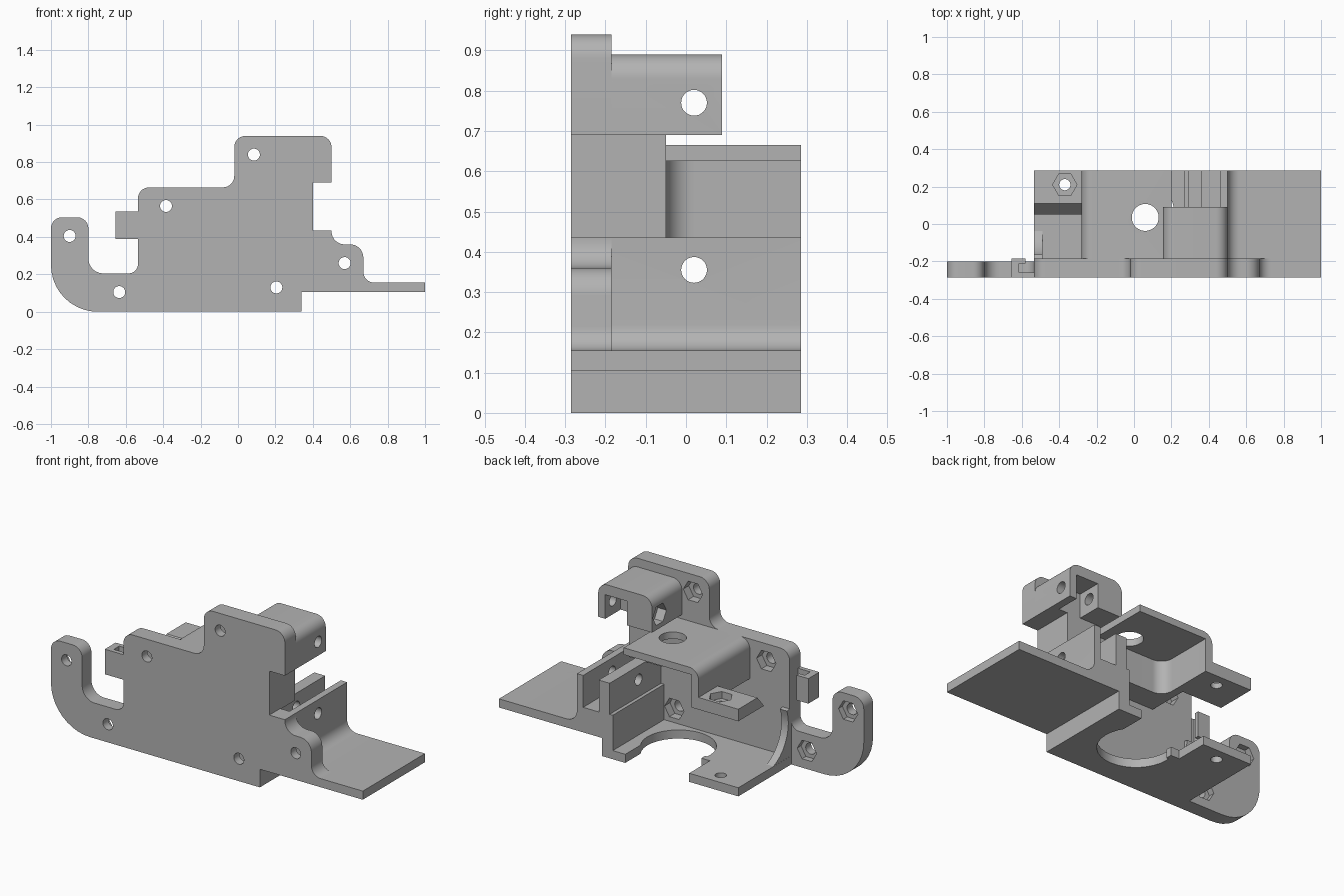
import bpy, bmesh, math
from mathutils import Vector

if "Cube" in bpy.data.objects:
    bpy.data.objects.remove(bpy.data.objects["Cube"], do_unlink=True)

grey = bpy.data.materials.new("light_grey")
grey.use_nodes = True
grey.diffuse_color = (0.45, 0.45, 0.45, 1)
grey.node_tree.nodes["Principled BSDF"].inputs["Base Color"].default_value = grey.diffuse_color
FRONT, MID, BACK = -0.285, -0.185, 0.285


def rounded(points, steps=10):
    """Outline whose corners carry an optional fillet radius."""
    out = []
    for i, p in enumerate(points):
        c = Vector(p[:2])
        if len(p) < 3:
            out.append(c)
            continue
        u = (Vector(points[i - 1][:2]) - c).normalized()
        v = (Vector(points[(i + 1) % len(points)][:2]) - c).normalized()
        half = u.angle(v) / 2
        centre = c + (u + v).normalized() * p[2] / math.sin(half)
        a = c + u * p[2] / math.tan(half) - centre
        b = c + v * p[2] / math.tan(half) - centre
        turn = math.atan2(a.x * b.y - a.y * b.x, a.dot(b))
        for k in range(steps + 1):
            t = turn * k / steps
            out.append(centre + Vector((a.x * math.cos(t) - a.y * math.sin(t),
                                        a.x * math.sin(t) + a.y * math.cos(t))))
    return out


def prism(name, points, axis, lo, hi):
    """Extrude an outline along one axis."""
    place = {"x": lambda p, t: (t, p[0], p[1]),
             "y": lambda p, t: (p[0], t, p[1]),
             "z": lambda p, t: (p[0], p[1], t)}[axis]
    bm = bmesh.new()
    ends = [[bm.verts.new(place(p, t)) for p in points] for t in (lo, hi)]
    n = len(points)
    bm.faces.new(ends[0])
    bm.faces.new(ends[1][::-1])
    for i in range(n):
        j = (i + 1) % n
        bm.faces.new((ends[0][i], ends[1][i], ends[1][j], ends[0][j]))
    bmesh.ops.recalc_face_normals(bm, faces=bm.faces)
    mesh = bpy.data.meshes.new(name)
    bm.to_mesh(mesh)
    bm.free()
    mesh.materials.append(grey)
    ob = bpy.data.objects.new(name, mesh)
    bpy.context.collection.objects.link(ob)
    return ob


def box(name, x0, x1, y0, y1, z0, z1):
    return prism(name, [(x0, y0), (x1, y0), (x1, y1), (x0, y1)], "z", z0, z1)


def disc(a, b, r, axis, lo, hi, sides=32):
    pts = [(a + r * math.cos(2 * math.pi * k / sides),
            b + r * math.sin(2 * math.pi * k / sides)) for k in range(sides)]
    return prism("cutter", pts, axis, lo, hi)


def cut(ob, *cutters):
    """Subtract each cutter, then delete it."""
    bpy.context.view_layer.objects.active = ob
    for c in cutters:
        mod = ob.modifiers.new("cut", "BOOLEAN")
        mod.operation, mod.solver, mod.object = "DIFFERENCE", "EXACT", c
        bpy.ops.object.modifier_apply(modifier=mod.name)
        bpy.data.objects.remove(c, do_unlink=True)
    return ob


# Front plate with curled arm, side clip and stepped top
plate = prism("front_plate", rounded([
    (-1, 0, 0.25), (0.34, 0), (0.34, 0.105), (1, 0.105), (1, 0.155),
    (0.67, 0.155, 0.06), (0.67, 0.36, 0.07), (0.5, 0.36, 0.07), (0.5, 0.435),
    (0.4, 0.435), (0.4, 0.69), (0.5, 0.69), (0.5, 0.94, 0.06),
    (-0.02, 0.94, 0.06), (-0.02, 0.665, 0.06), (-0.535, 0.665, 0.06),
    (-0.535, 0.535), (-0.655, 0.535), (-0.655, 0.39), (-0.535, 0.39),
    (-0.535, 0.205, 0.05), (-0.8, 0.205, 0.08), (-0.8, 0.505, 0.06),
    (-1, 0.505, 0.06)]), "y", FRONT, MID)
cut(plate,
    box("cutter", -1.1, -0.66, -0.2, 0, -0.1, 0.6),
    box("cutter", -0.7, -0.535, -0.2, 0, -0.1, 0.35),
    box("cutter", -0.615, -0.535, -0.26, -0.21, 0.3, 0.6),
    box("cutter", -0.58, -0.535, -0.22, 0, 0.3, 0.6))
for x, z in [(-0.9, 0.405), (-0.635, 0.105), (-0.385, 0.565),
             (0.085, 0.84), (0.205, 0.13), (0.57, 0.26)]:
    cut(plate, disc(x, z, 0.032, "y", -0.4, 0),
        disc(x, z, 0.062, "y", -0.235, 0, 6))

# Side shelf with upright wall, rib and step
bracket = prism("side_shelf", rounded([
    (1, 0.105), (1, 0.155), (0.5, 0.155, 0.065), (0.5, 0.435), (0.46, 0.435),
    (0.46, 0.25), (0.36, 0.25), (0.36, 0.435), (0.29, 0.435), (0.29, 0.255),
    (0.27, 0.255), (0.27, 0), (0.34, 0), (0.34, 0.105)]), "y", FRONT + 0.001, BACK)
cut(bracket, disc(0.02, 0.355, 0.032, "x", 0.2, 0.6))

# Floor with round opening and rear slot
floor = box("floor", -0.535, 0.3, FRONT + 0.001, BACK, 0, 0.05)
cut(floor, disc(0.02, 0.04, 0.2, "z", -0.1, 0.1),
    box("cutter", -0.22, 0.19, 0.07, 0.4, -0.1, 0.1),
    disc(-0.37, 0.21, 0.03, "z", -0.1, 0.1))
box("floor_tongue", -0.22, -0.165, 0.06, 0.095, 0, 0.05)

# Raised deck, hollow underneath
deck = prism("deck", rounded([(-0.28, 0.435), (0.2, 0.435), (0.2, 0.665),
                              (-0.28, 0.665, 0.06)]), "y", MID - 0.01, BACK)
cavity = prism("cutter", rounded([(-0.235, -0.05, 0.07), (0.3, -0.05),
                                  (0.3, 0.4), (-0.235, 0.4)]), "z", 0.4, 0.625)
cut(deck, cavity, disc(0.06, 0.035, 0.072, "z", 0.5, 0.8),
    disc(0.085, 0.84, 0.06, "y", -0.3, 0))

# Pillar joining the deck to the top housing
box("pillar", 0.19, 0.4, MID - 0.01, -0.05, 0.43, 0.7)

# Top housing, open at the rear and below
housing = prism("top_housing", rounded([
    (0.155, 0.69), (0.5, 0.69), (0.5, 0.89, 0.06), (0.155, 0.89, 0.06)]),
    "y", MID - 0.01, 0.09)
cut(housing, box("cutter", 0.315, 0.455, -0.05, 0.2, 0.6, 0.83),
    disc(0.02, 0.77, 0.032, "x", 0, 0.6),
    disc(0.02, 0.77, 0.062, "x", 0.1, 0.21, 6))

# Nut block beside the deck, bevelled at its front
block = prism("nut_block", [(0.05, 0.435), (BACK, 0.435), (BACK, 0.505),
                            (0.11, 0.505)], "x", -0.535, -0.25)
cut(block, disc(-0.37, 0.21, 0.03, "z", 0.3, 0.6),
    disc(-0.37, 0.21, 0.065, "z", 0.465, 0.6, 6))

# Curved gusset between plate and floor
arc = [(0.04 + 0.215 * math.cos(t), 0.25 + 0.215 * math.sin(t))
       for t in [math.radians(270 - 10 * k) for k in range(12)]]
prism("curved_gusset", [(-0.2, 0.03), (0.04, 0.03)] + arc + [(-0.2, 0.33)],
      "x", -0.534, -0.49)

# Smooth the rounded faces and keep corners sharp
for ob in bpy.context.scene.objects:
    if ob.type == "MESH":
        bpy.ops.object.select_all(action="DESELECT")
        ob.select_set(True)
        bpy.context.view_layer.objects.active = ob
        bpy.ops.object.shade_smooth_by_angle(angle=math.radians(30))
